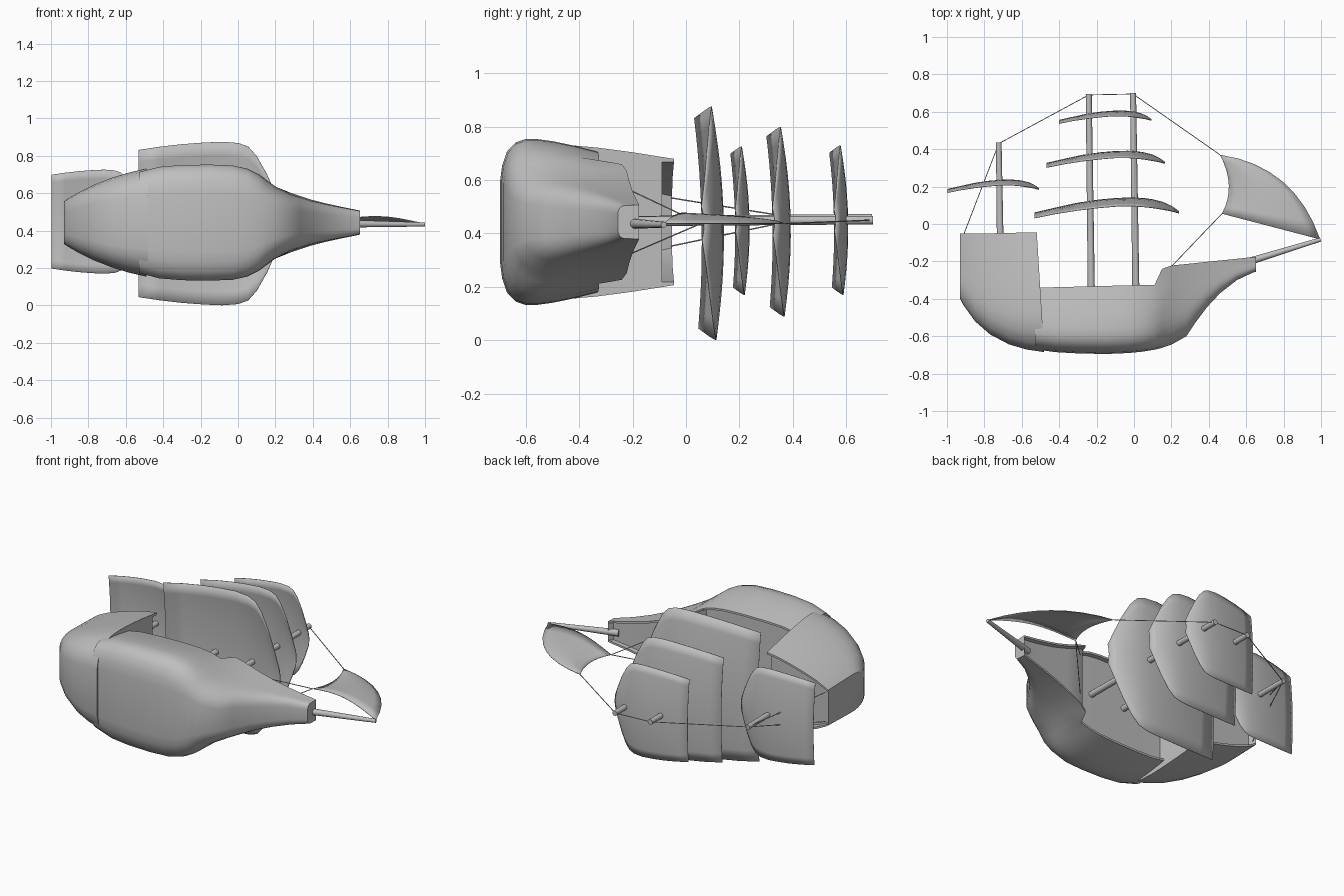
import bpy, bmesh, math
from mathutils import Vector

cube = bpy.data.objects.get("Cube")
if cube:
    bpy.data.objects.remove(cube, do_unlink=True)

ZC = 0.443  # beam centre: the ship lies on its side, masts along +y

grey = bpy.data.materials.new("light grey")
grey.use_nodes = True
grey.diffuse_color = (0.52, 0.52, 0.52, 1)
grey.node_tree.nodes["Principled BSDF"].inputs["Base Color"].default_value = (0.52, 0.52, 0.52, 1)


def finish(name, bm, angle=35):
    bmesh.ops.recalc_face_normals(bm, faces=bm.faces)
    me = bpy.data.meshes.new(name)
    bm.to_mesh(me)
    bm.free()
    ob = bpy.data.objects.new(name, me)
    bpy.context.collection.objects.link(ob)
    me.materials.append(grey)
    bpy.ops.object.select_all(action='DESELECT')
    ob.select_set(True)
    bpy.context.view_layer.objects.active = ob
    bpy.ops.object.shade_smooth_by_angle(angle=math.radians(angle))
    return ob


# Cross-section widths by height fraction: full midship and finer bow
HEIGHTS = [0, 0.02, 0.07, 0.16, 0.26, 0.38, 0.55, 0.75, 1]
FULL = [0.50, 0.68, 0.85, 0.96, 1.0, 1.0]
FINE = [0.30, 0.42, 0.56, 0.70, 0.80, 0.88]


def section(x, y0, y1, hw, top, fine, depth, shear):
    """Closed ring: side, rim, bulwark, recessed deck, then mirrored."""
    half = []
    for i, t in enumerate(HEIGHTS):
        if i < 6:
            w = FULL[i] * (1 - fine) + FINE[i] * fine
        else:
            start = FULL[5] * (1 - fine) + FINE[5] * fine
            k = (t - 0.38) / 0.62
            w = start + (top - start) * k ** 1.3
        half.append((x + shear * (1 - t), y0 + (y1 - y0) * t, w * hw))
    rim = half[-1][2] - 0.012
    half += [(x, y1, rim), (x, y1 - depth, rim)]
    return ([Vector((a, b, ZC + c)) for a, b, c in half]
            + [Vector((a, b, ZC - c)) for a, b, c in reversed(half)])


def loft(name, stations):
    bm = bmesh.new()
    rings = [[bm.verts.new(p) for p in section(*s)] for s in stations]
    n = len(rings[0])
    for a, b in zip(rings, rings[1:]):
        for i in range(n):
            j = (i + 1) % n
            bm.faces.new((a[i], a[j], b[j], b[i]))
    bm.faces.new(rings[0])
    bm.faces.new(rings[-1])
    bmesh.ops.remove_doubles(bm, verts=bm.verts, dist=1e-5)
    return finish(name, bm)


# Main hull: x, keel y, rim y, half beam, rim width, bow fineness, recess, shear
loft("hull", [
    (-0.53, -0.670, -0.340, 0.270, 0.88, 0.0, 0.03, 0),
    (-0.42, -0.685, -0.338, 0.298, 0.86, 0.0, 0.03, 0),
    (-0.30, -0.692, -0.335, 0.308, 0.85, 0.0, 0.03, 0),
    (-0.15, -0.695, -0.331, 0.310, 0.85, 0.0, 0.03, 0),
    (-0.03, -0.690, -0.328, 0.306, 0.85, 0.0, 0.03, 0),
    (0.05, -0.682, -0.326, 0.290, 0.86, 0.05, 0.03, 0),
    (0.11, -0.672, -0.325, 0.262, 0.88, 0.1, 0.03, 0),
    (0.15, -0.662, -0.240, 0.235, 0.92, 0.2, 0.03, 0),
    (0.20, -0.645, -0.222, 0.200, 0.96, 0.3, 0.03, 0),
    (0.28, -0.600, -0.214, 0.160, 1.0, 0.4, 0.03, 0),
    (0.33, -0.525, -0.209, 0.143, 1.0, 0.4, 0.03, 0),
    (0.39, -0.445, -0.202, 0.123, 1.0, 0.4, 0.03, 0),
    (0.46, -0.370, -0.195, 0.105, 1.0, 0.35, 0.03, 0),
    (0.55, -0.300, -0.186, 0.085, 1.0, 0.3, 0.03, 0),
    (0.635, -0.260, -0.177, 0.068, 1.0, 0.25, 0.025, 0),
    (0.652, -0.255, -0.175, 0.064, 1.0, 0.25, 0, 0)])

# Raised stern with its own recessed deck
loft("stern_castle", [
    (-0.93, -0.400, -0.052, 0.114, 0.95, 0.0, 0, 0),
    (-0.915, -0.430, -0.052, 0.125, 0.95, 0.0, 0.045, 0),
    (-0.85, -0.520, -0.051, 0.163, 0.92, 0.0, 0.045, 0),
    (-0.77, -0.590, -0.050, 0.202, 0.88, 0.0, 0.045, 0),
    (-0.68, -0.643, -0.048, 0.240, 0.85, 0.0, 0.045, 0.01),
    (-0.60, -0.671, -0.046, 0.267, 0.84, 0.0, 0.045, 0.025),
    (-0.52, -0.685, -0.045, 0.288, 0.82, 0.0, 0.045, 0.04)])


def rod(name, a, b, r1, r2, sides=12):
    a, b = Vector(a), Vector(b)
    bm = bmesh.new()
    bmesh.ops.create_cone(bm, cap_ends=True, segments=sides, radius1=r1, radius2=r2,
                          depth=(b - a).length)
    rot = (b - a).to_track_quat('Z', 'Y')
    for v in bm.verts:
        v.co = rot @ v.co + (a + b) / 2
    return finish(name, bm)


# Masts and bowsprit
rod("fore_mast", (0.010, -0.37, 0.445), (-0.005, 0.70, 0.450), 0.019, 0.016)
rod("main_mast", (-0.228, -0.38, 0.445), (-0.242, 0.695, 0.457), 0.019, 0.016)
rod("mizzen_mast", (-0.715, -0.11, 0.450), (-0.723, 0.435, 0.455), 0.018, 0.015)
rod("bowsprit", (0.60, -0.205, 0.437), (0.997, -0.083, 0.433), 0.020, 0.011)

# Billowing sail outline and crown by fraction of length
SAIL = [  # fraction along, half width, crown height, edge height
    (0.00, 0.90, 0.25, 0.06), (0.15, 0.94, 0.50, 0.28), (0.30, 0.97, 0.74, 0.45),
    (0.45, 0.99, 0.90, 0.58), (0.58, 1.00, 0.98, 0.66), (0.69, 0.985, 1.00, 0.66),
    (0.76, 0.94, 0.97, 0.62), (0.82, 0.82, 0.91, 0.56), (0.89, 0.60, 0.78, 0.46),
    (0.95, 0.36, 0.58, 0.36), (1.00, 0.14, 0.32, 0.24)]


def sheet(name, rows):
    bm = bmesh.new()
    grid = [[bm.verts.new(p) for p in row] for row in rows]
    for a, b in zip(grid, grid[1:]):
        for i in range(len(a) - 1):
            bm.faces.new((a[i], a[i + 1], b[i + 1], b[i]))
    bmesh.ops.remove_doubles(bm, verts=bm.verts, dist=1e-5)
    ob = finish(name, bm, 50)
    mod = ob.modifiers.new("thickness", 'SOLIDIFY')
    mod.thickness = 0.003
    mod.offset = 0
    return ob


def sail(name, x0, x1, y0, y1, hw, zc):
    rows = []
    for u, w, crown, edge in SAIL:
        row = []
        for i in range(-6, 7):
            s = i / 6
            f = crown + (edge - crown) * s * s - 0.08 * s * w
            row.append((x0 + (x1 - x0) * u, y0 + (y1 - y0) * f, zc + s * w * hw))
        rows.append(row)
    return sheet(name, rows)


sail("lower_sail", -0.532, 0.24, 0.033, 0.140, 0.437, 0.438)
sail("middle_sail", -0.468, 0.165, 0.303, 0.390, 0.355, 0.444)
sail("upper_sail", -0.40, 0.092, 0.538, 0.605, 0.280, 0.450)
sail("mizzen_sail", -0.998, -0.508, 0.168, 0.236, 0.278, 0.448)


# Jib: from the curved inner edge out to the leading edge
def bezier(a, b, c, t):
    return Vector(a) * (1 - t) ** 2 + Vector(b) * 2 * t * (1 - t) + Vector(c) * t * t


rows = []
for i in range(9):
    t = i / 8
    p = bezier((0.47, 0.055), (0.55, 0.20), (0.46, 0.37), t)
    q = bezier((0.995, -0.082), (0.86, 0.31), (0.46, 0.37), t)
    rows.append([(*p.lerp(q, s / 8), 0.437 + 0.04 * math.sin(math.pi * s / 8) * (1 - t) ** 0.7)
                 for s in range(9)])
sheet("jib_sail", rows)

# Rigging
fore, main, mizzen = (-0.005, 0.695, 0.45), (-0.242, 0.69, 0.457), (-0.723, 0.43, 0.455)
ropes = [(fore, (0.46, 0.37, 0.437)), (main, fore), (mizzen, main)]
for side in (-1, 1):
    ropes.append((mizzen, (-0.91, -0.055, ZC + side * 0.09)))
    ropes.append(((0.47, 0.055, 0.437), (0.205, -0.222, ZC + side * 0.125)))
for i, (a, b) in enumerate(ropes):
    rod("rope_%d" % (i + 1), a, b, 0.0025, 0.0025, 6)
